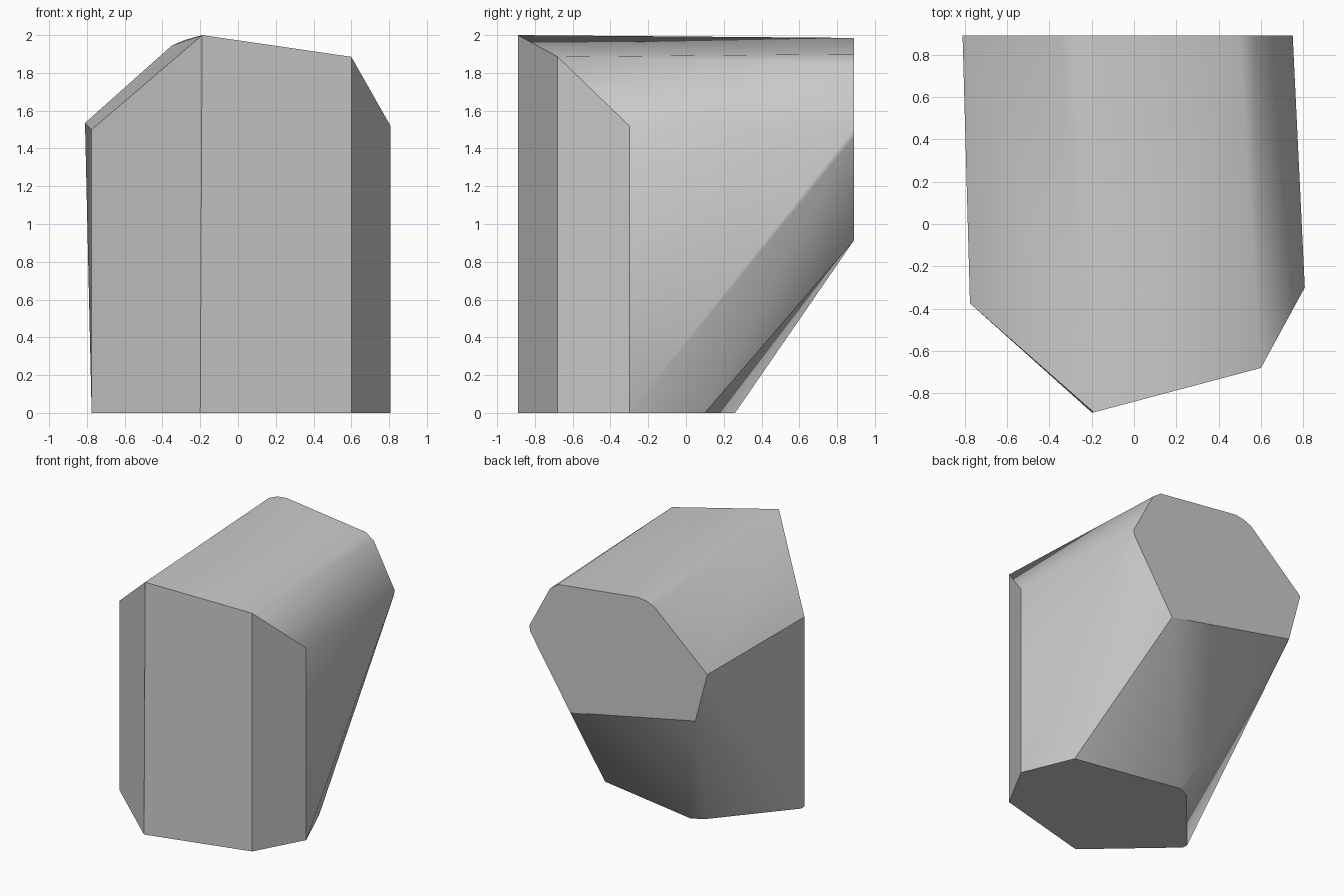
import bpy, bmesh, math

cube = bpy.data.objects.get("Cube")
if cube:
    bpy.data.objects.remove(cube, do_unlink=True)

# Outline of the flat foot (x, y) on the ground
foot = [(-.2, -.89), (.6, -.68), (.807, -.3), (.64, .1),
        (-.22, .26), (-.31, .215), (-.775, -.33), (-.775, -.375)]
# Outline of the flat back end (x, z)
back = [(.39, .915), (.74, 1.46), (.75, 1.505), (.567, 1.85), (.497, 1.9),
        (-.2, 1.985), (-.28, 1.975), (-.35, 1.945), (-.81, 1.535), (-.705, 1.14)]
# Mitred corner points where the front rises into the top
corner = [(-.19, -.89, 2), (.6, -.68, 1.885), (.807, -.3, 1.52), (-.775, -.375, 1.5)]

# Faceted block wrapped around the three outlines
bm = bmesh.new()
points = [(x, y, 0) for x, y in foot] + [(x, .89, z) for x, z in back] + corner
for p in points:
    bm.verts.new(p)
hull = bmesh.ops.convex_hull(bm, input=bm.verts)
loose = [v for v in bm.verts if not v.link_faces]
bmesh.ops.delete(bm, geom=loose, context='VERTS')
bmesh.ops.dissolve_limit(bm, angle_limit=math.radians(.5),
                         verts=bm.verts, edges=bm.edges)
bmesh.ops.recalc_face_normals(bm, faces=bm.faces)

mesh = bpy.data.meshes.new("elbow_block")
bm.to_mesh(mesh)
bm.free()
block = bpy.data.objects.new("elbow_block", mesh)
bpy.context.collection.objects.link(block)

# Plain grey surface
grey = bpy.data.materials.new("plain_grey")
grey.use_nodes = True
colour = (.6, .6, .6, 1)
grey.diffuse_color = colour
grey.node_tree.nodes["Principled BSDF"].inputs["Base Color"].default_value = colour
mesh.materials.append(grey)

# Soft shading across shallow facets, crisp main edges
bpy.context.view_layer.objects.active = block
block.select_set(True)
bpy.ops.object.shade_smooth_by_angle(angle=math.radians(30))
